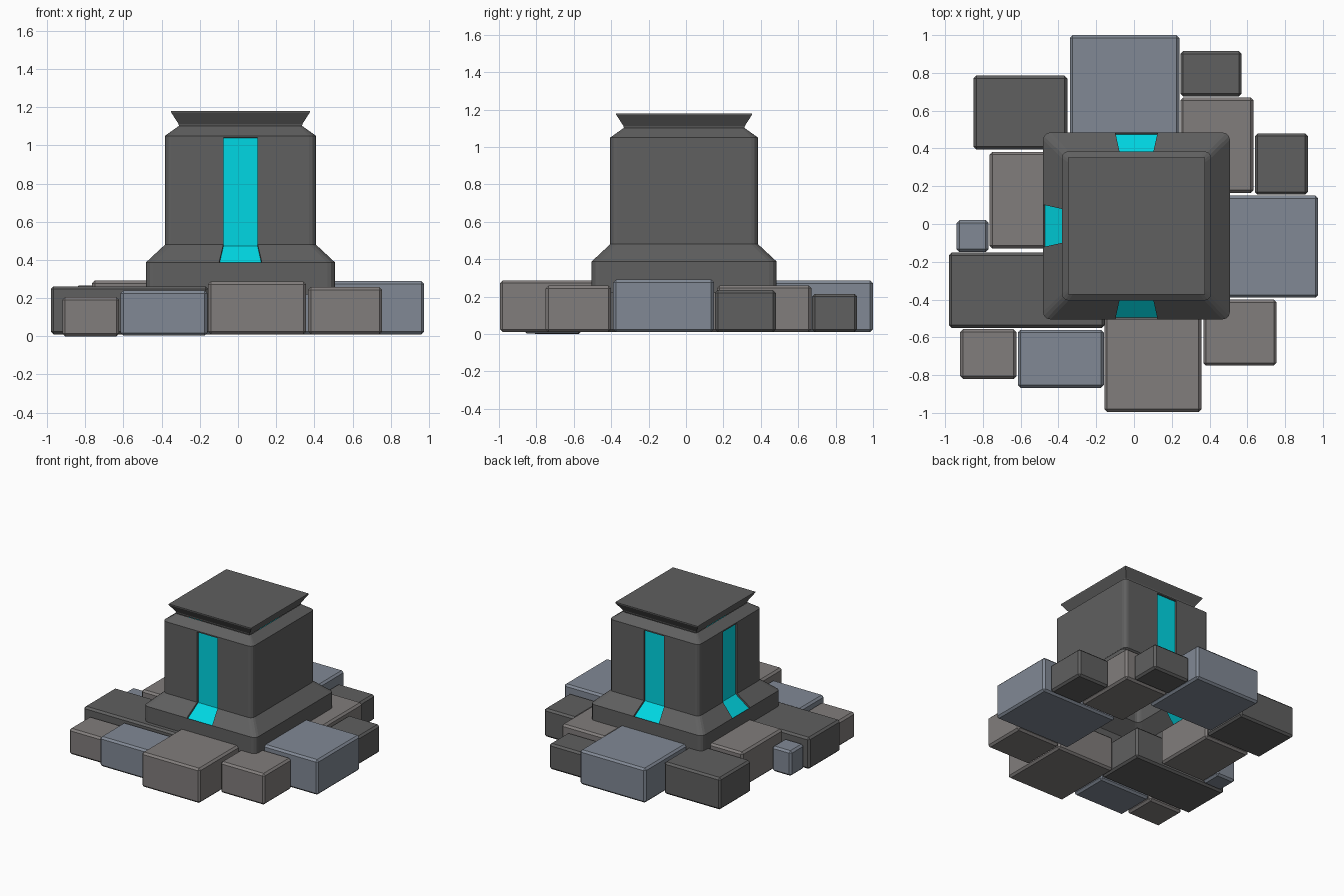
import bpy, bmesh
from math import cos, sin, pi
from mathutils import Vector

if "Cube" in bpy.data.objects:
    bpy.data.objects.remove(bpy.data.objects["Cube"])

CX, CY = 0.013, -0.01   # column axis


def material(name, rgb):
    m = bpy.data.materials.new(name)
    m.diffuse_color = (*rgb, 1)
    m.use_nodes = True
    m.node_tree.nodes["Principled BSDF"].inputs["Base Color"].default_value = m.diffuse_color
    return m


DARK = material("dark_stone", (0.115, 0.115, 0.115))
WARM = material("warm_stone", (0.22, 0.205, 0.2))
BLUE = material("blue_stone", (0.22, 0.25, 0.3))
GLOW = material("cyan_glow", (0.0, 0.68, 0.77))


def finish(bm, name, *mats):
    me = bpy.data.meshes.new(name)
    bm.to_mesh(me)
    bm.free()
    ob = bpy.data.objects.new(name, me)
    bpy.context.collection.objects.link(ob)
    for m in mats:
        me.materials.append(m)
    return ob


def stone(name, x0, x1, y0, y1, z1, mat, z0=0.01):
    bm = bmesh.new()
    bmesh.ops.create_cube(bm, size=1)
    for v in bm.verts:
        v.co = Vector((x1 if v.co.x > 0 else x0, y1 if v.co.y > 0 else y0,
                       z1 if v.co.z > 0 else z0))
    ob = finish(bm, name, mat)
    bev = ob.modifiers.new("chamfer", 'BEVEL')
    bev.width = 0.015
    bev.segments = 1


# Ring of paving stones around the column
stone("stone_back", -0.34, 0.24, 0.46, 1.0, 0.285, BLUE)
stone("stone_back_right_outer", 0.245, 0.57, 0.675, 0.915, 0.215, DARK)
stone("stone_back_right_inner", 0.245, 0.633, 0.165, 0.67, 0.26, WARM)
stone("stone_right_small", 0.64, 0.92, 0.155, 0.48, 0.235, DARK)
stone("stone_right", 0.3, 0.975, -0.39, 0.15, 0.29, BLUE)
stone("stone_front_right", 0.367, 0.755, -0.75, -0.4, 0.258, WARM)
stone("stone_front", -0.157, 0.357, -0.995, -0.42, 0.287, WARM)
stone("stone_front_left", -0.615, -0.16, -0.868, -0.56, 0.24, BLUE, 0.003)
stone("stone_front_left_corner", -0.92, -0.622, -0.82, -0.557, 0.205, WARM, 0.0)
stone("stone_left_long", -0.98, -0.155, -0.55, -0.152, 0.262, DARK)
stone("stone_left_small", -0.94, -0.77, -0.148, 0.02, 0.21, BLUE)
stone("stone_left_inner", -0.765, -0.36, -0.13, 0.382, 0.292, WARM)
stone("stone_back_left", -0.85, -0.352, 0.395, 0.785, 0.265, DARK)

# Column: stacked rounded squares (z, half width, corner radius, strip half width)
PROFILE = [(0.22, 0.495, 0.04, 0.112), (0.387, 0.495, 0.04, 0.112),
           (0.48, 0.395, 0.035, 0.09), (1.04, 0.395, 0.035, 0.09),
           (1.05, 0.395, 0.035, 0.09), (1.10, 0.325, 0.015, 0.09)]
STEPS = 3   # segments per rounded corner


def ring(bm, z, h, r, s):
    verts = []
    for side in range(4):      # 0 front, 1 right, 2 back, 3 left
        a = side * pi / 2
        pts = [(-s, -h), (s, -h)]
        for k in range(STEPS + 1):
            t = -pi / 2 + k * pi / 2 / STEPS
            pts.append((h - r + r * cos(t), -h + r + r * sin(t)))
        for x, y in pts:
            verts.append(bm.verts.new((CX + x * cos(a) - y * sin(a),
                                       CY + x * sin(a) + y * cos(a), z)))
    return verts


bm = bmesh.new()
rings = [ring(bm, *p) for p in PROFILE]
n, per = len(rings[0]), STEPS + 3
strips = {0: [], 2: [], 3: []}     # no glowing strip on the right side
for lvl, (lo, hi) in enumerate(zip(rings, rings[1:])):
    for i in range(n):
        j = (i + 1) % n
        f = bm.faces.new((lo[i], lo[j], hi[j], hi[i]))
        if lvl in (1, 2) and i % per == 0 and i // per in strips:
            strips[i // per].append(f)
bm.normal_update()

# Recessed glowing strips that run down the shaft and over the sloped foot
for faces in strips.values():
    bmesh.ops.inset_region(bm, faces=faces, thickness=0.001, depth=-0.014,
                           use_boundary=True, use_even_offset=True)
    for f in faces:
        f.material_index = 1
finish(bm, "column", DARK, GLOW)

# Flared square cap
bm = bmesh.new()
levels = []
for z, h in ((1.10, 0.322), (1.113, 0.325), (1.172, 0.363), (1.18, 0.363)):
    levels.append([bm.verts.new((CX + sx * h, CY + sy * h, z))
                   for sx, sy in ((-1, -1), (1, -1), (1, 1), (-1, 1))])
for lo, hi in zip(levels, levels[1:]):
    for i in range(4):
        j = (i + 1) % 4
        bm.faces.new((lo[i], lo[j], hi[j], hi[i]))
bm.faces.new(levels[-1])
finish(bm, "cap", DARK)
